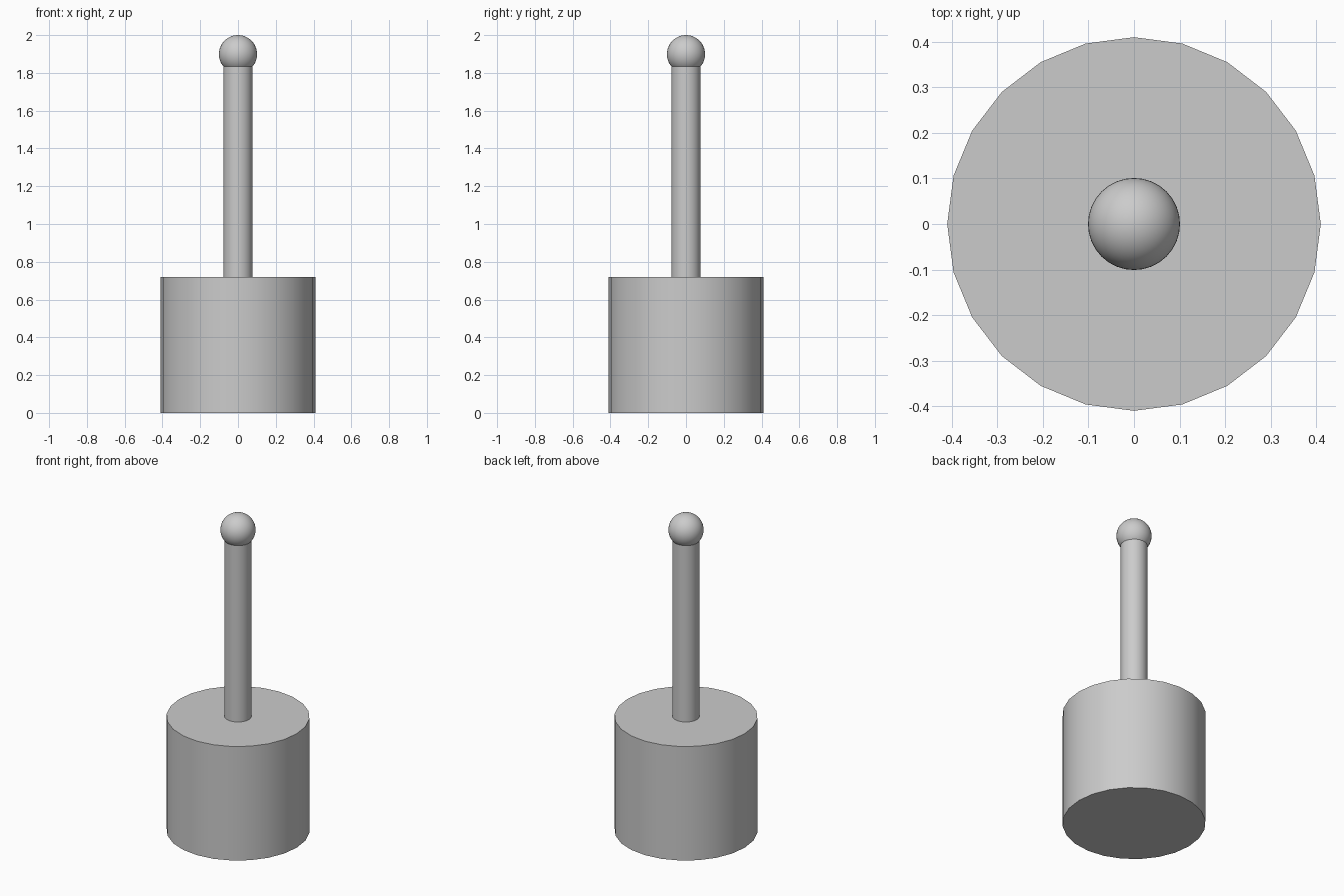
import bpy

cube = bpy.data.objects.get("Cube")
if cube:
    bpy.data.objects.remove(cube, do_unlink=True)

# One plain grey for every part
grey = bpy.data.materials.new("plain_grey")
grey.use_nodes = True
colour = (0.6, 0.6, 0.6, 1)
grey.diffuse_color = colour
grey.node_tree.nodes["Principled BSDF"].inputs["Base Color"].default_value = colour


def finish(name):
    part = bpy.context.object
    part.name = name
    part.data.materials.append(grey)
    bpy.ops.object.shade_smooth_by_angle()
    return part


def cylinder(name, radius, bottom, top, sides=24):
    bpy.ops.mesh.primitive_cylinder_add(
        vertices=sides, radius=radius, depth=top - bottom,
        location=(0, 0, (bottom + top) / 2))
    return finish(name)


# Wide drum at the foot
cylinder("base", 0.41, 0, 0.72)

# Slim upright rod, its end hidden in the ball
cylinder("rod", 0.077, 0.72, 1.84)

# Round knob on top
bpy.ops.mesh.primitive_uv_sphere_add(
    segments=32, ring_count=24, radius=0.101, location=(0, 0, 1.899))
finish("knob")
